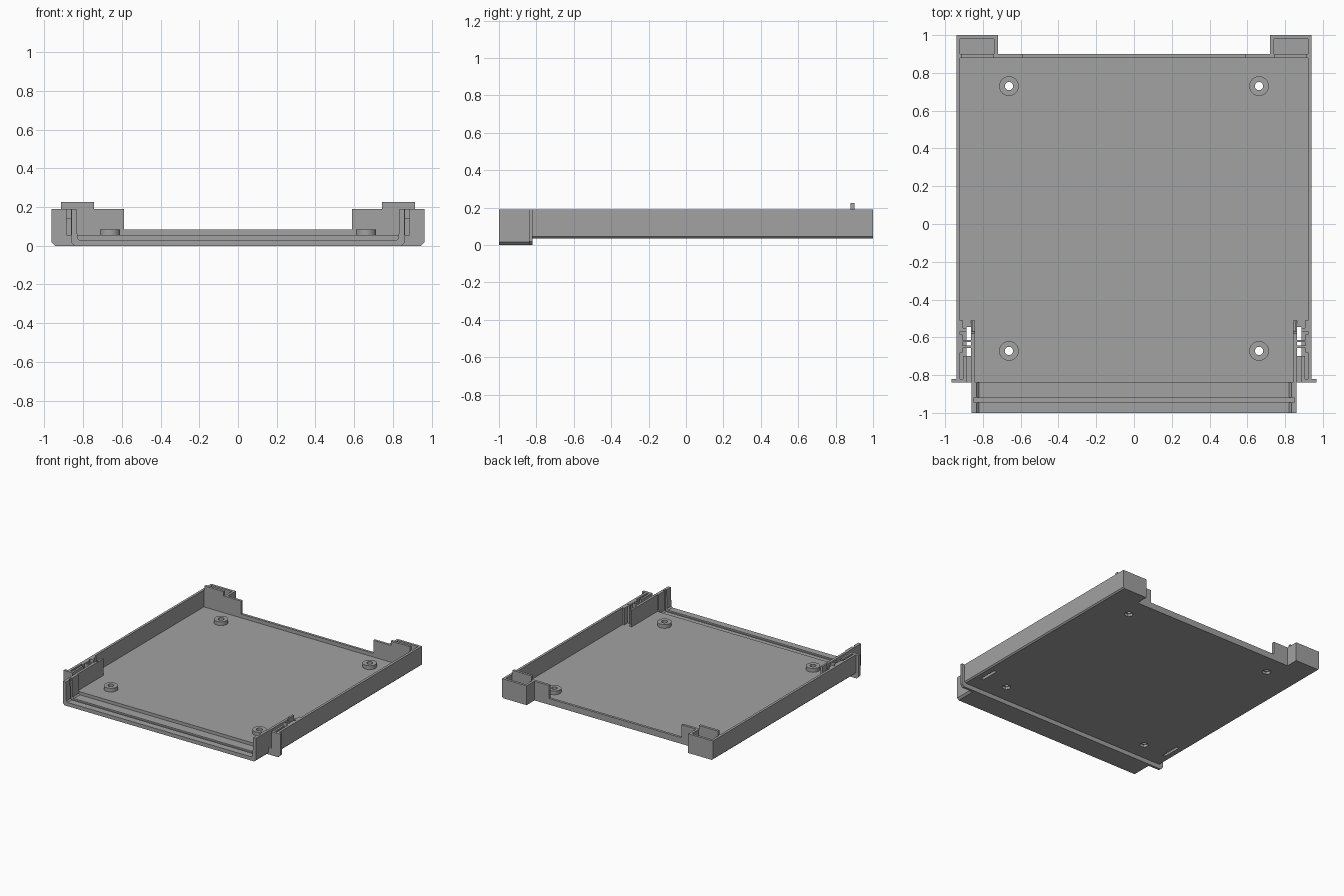
import bpy, bmesh, math
from mathutils import Vector

default = bpy.data.objects.get("Cube")
if default:
    bpy.data.objects.remove(default, do_unlink=True)

grey = bpy.data.materials.new("plain grey")
grey.use_nodes = True
COLOUR = (0.36, 0.36, 0.36, 1)
grey.diffuse_color = COLOUR
grey.node_tree.nodes["Principled BSDF"].inputs["Base Color"].default_value = COLOUR

FLOOR, TOP, RIM = 0.055, 0.19, 0.085
BASE = 0.035


def finish(name, bm):
    bmesh.ops.recalc_face_normals(bm, faces=bm.faces)
    mesh = bpy.data.meshes.new(name)
    bm.to_mesh(mesh)
    bm.free()
    mesh.materials.append(grey)
    obj = bpy.data.objects.new(name, mesh)
    bpy.context.collection.objects.link(obj)
    return obj


def prism(name, points, depth):
    """Extrude a closed planar outline along the depth vector."""
    bm = bmesh.new()
    face = bm.faces.new([bm.verts.new(p) for p in points])
    out = bmesh.ops.extrude_face_region(bm, geom=[face])
    verts = [g for g in out["geom"] if isinstance(g, bmesh.types.BMVert)]
    bmesh.ops.translate(bm, verts=verts, vec=Vector(depth))
    return finish(name, bm)


def box(name, x, y, z):
    outline = [(x[0], y[0], z[0]), (x[1], y[0], z[0]), (x[1], y[1], z[0]), (x[0], y[1], z[0])]
    return prism(name, outline, (0, 0, z[1] - z[0]))


def cylinder(name, x, y, z, radius, sides=32):
    ring = [2 * math.pi * i / sides for i in range(sides)]
    return prism(name, [(x + radius * math.cos(a), y + radius * math.sin(a), z[0]) for a in ring],
                 (0, 0, z[1] - z[0]))


def cut(target, cutters):
    for c in cutters:
        mod = target.modifiers.new("cut", "BOOLEAN")
        mod.operation, mod.solver, mod.object = "DIFFERENCE", "EXACT", c
        bpy.context.view_layer.objects.active = target
        bpy.ops.object.modifier_apply(modifier=mod.name)
    for c in cutters:
        bpy.data.objects.remove(c, do_unlink=True)


def span(side, a, b):
    return tuple(sorted((side * a, side * b)))


# Floor with screw holes, nut recesses and latch slots
floor_plate = box("floor_plate", (-0.922, 0.922), (-0.83, 0.9), (BASE, FLOOR))
cutters = []
for s in (-1, 1):
    cutters.append(box("slot_cutter", span(s, 0.863, 0.887), (-0.70, -0.545), (0, 0.1)))
    for y in (0.73, -0.672):
        cutters.append(cylinder("hole_cutter", s * 0.662, y, (0, 0.1), 0.034, 6))
cut(floor_plate, cutters)

# Screw bosses
for s in (-1, 1):
    for y, end in ((0.73, "back"), (-0.672, "front")):
        boss = cylinder(f"{end}_screw_boss", s * 0.662, y, (FLOOR, RIM), 0.052)
        cut(boss, [cylinder("bore_cutter", s * 0.662, y, (0, 0.2), 0.022)])
        bpy.ops.object.select_all(action="DESELECT")
        boss.select_set(True)
        bpy.context.view_layer.objects.active = boss
        bpy.ops.object.shade_smooth_by_angle()

# Front tray: a lower floor with raised cheeks and a groove for a panel
tray_outline = [(-0.845, 0), (0.845, 0), (0.86, 0.015), (0.86, TOP), (0.835, TOP), (0.83, 0.04),
                (0.82, 0.03), (-0.82, 0.03), (-0.83, 0.04), (-0.835, TOP), (-0.86, TOP), (-0.86, 0.015)]
front_tray = prism("front_tray", [(x, -1, z) for x, z in tray_outline], (0, 0.16, 0))
cut(front_tray, [box("groove_cutter", (-0.846, 0.846), (-0.945, -0.918), (0.018, 0.3))])

# Step between the tray and the main floor
step_outline = [(-0.945, 0), (0.945, 0), (0.965, 0.02), (0.965, FLOOR), (-0.965, FLOOR), (-0.965, 0.02)]
prism("front_step", [(x, -0.84, z) for x, z in step_outline], (0, 0.02, 0))

# Low back rim
box("back_rim", (-0.59, 0.59), (0.88, 0.9), (FLOOR, RIM))

for s in (-1, 1):
    # Side wall with a bevelled lower edge
    wall = [(0.92, BASE), (0.93, BASE), (0.94, BASE + 0.01), (0.94, TOP), (0.92, TOP)]
    prism("side_wall", [(s * x, -0.83, z) for x, z in wall], (0, 1.83, 0))

    # Front flange beside the tray
    box("front_flange", span(s, 0.885, 0.965), (-0.84, -0.82), (FLOOR, TOP))

    # Back corner pocket, open at the top
    box("corner_floor", span(s, 0.72, 0.92), (0.9, 1), (BASE, FLOOR))
    box("corner_back_wall", span(s, 0.72, 0.92), (0.98, 1), (FLOOR, TOP))
    box("corner_inner_wall", span(s, 0.72, 0.74), (0.9, 0.98), (FLOOR, TOP))
    box("back_wall", span(s, 0.59, 0.92), (0.88, 0.9), (FLOOR, TOP))
    box("back_tab", span(s, 0.745, 0.915), (0.88, 0.9), (TOP, 0.225))

    # Latch: inner cheek with a sloping end, guide strip and hooks
    cheek = [(-0.84, FLOOR), (-0.51, FLOOR), (-0.58, TOP), (-0.84, TOP)]
    prism("latch_cheek", [(s * 0.842, y, z) for y, z in cheek], (s * 0.02, 0, 0))
    box("latch_guide", span(s, 0.888, 0.905), (-0.82, -0.70), (FLOOR, TOP))
    for x in (0.842, 0.905):
        box("latch_post", span(s, x, x + 0.016), (-0.57, -0.51), (FLOOR, TOP))
    box("latch_outer_bar", span(s, 0.888, 0.92), (-0.57, -0.55), (FLOOR, TOP))
    box("latch_spring", span(s, 0.908, 0.92), (-0.68, -0.585), (FLOOR, TOP))
    for y in (-0.65, -0.62):
        box("latch_hook", span(s, 0.862, 0.908), (y - 0.006, y + 0.006), (0.14, TOP))
